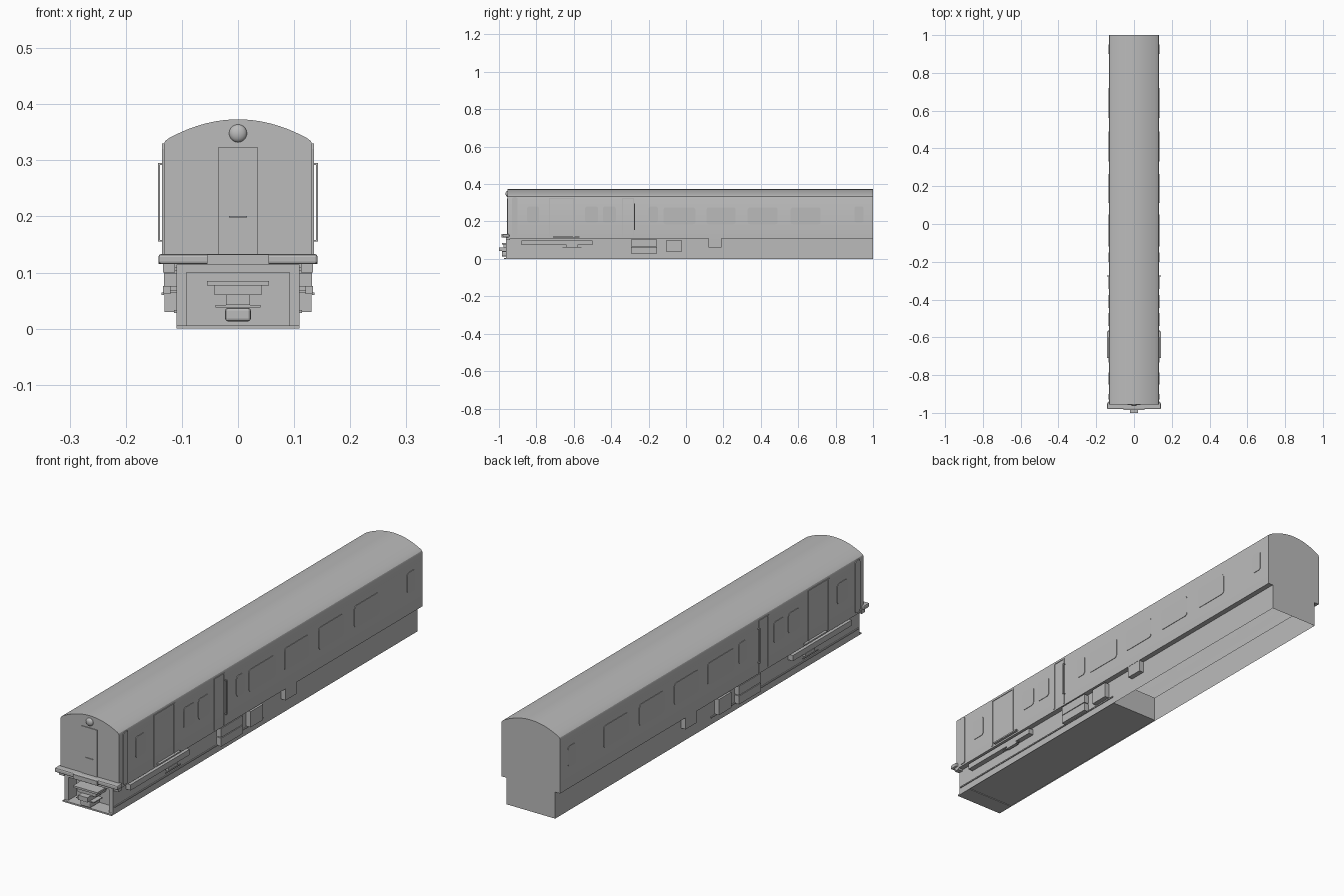
import bpy, bmesh, math
from mathutils import Vector

cube = bpy.data.objects.get("Cube")
if cube:
    bpy.data.objects.remove(cube, do_unlink=True)

GREY = (0.5, 0.5, 0.5, 1)
grey = bpy.data.materials.new("plain_grey")
grey.use_nodes = True
grey.diffuse_color = GREY
grey.node_tree.nodes["Principled BSDF"].inputs["Base Color"].default_value = GREY

HALF, SKIRT, SILL, EAVE, TOP = 0.132, 0.11, 0.108, 0.328, 0.373
FRONT, BACK = -0.955, 1.0


def finish(name, bm, mirror=False, bevel=0, smooth=False):
    bmesh.ops.recalc_face_normals(bm, faces=bm.faces)
    mesh = bpy.data.meshes.new(name)
    bm.to_mesh(mesh)
    bm.free()
    mesh.materials.append(grey)
    ob = bpy.data.objects.new(name, mesh)
    bpy.context.collection.objects.link(ob)
    if bevel:
        mod = ob.modifiers.new("bevel", 'BEVEL')
        mod.width, mod.segments = bevel, 2
    if mirror:
        ob.modifiers.new("mirror", 'MIRROR')
    if smooth:
        bpy.ops.object.select_all(action='DESELECT')
        ob.select_set(True)
        bpy.context.view_layer.objects.active = ob
        bpy.ops.object.shade_smooth_by_angle(angle=math.radians(30))
    return ob


def box(name, x, y, z, mirror=False, bevel=0):
    bm = bmesh.new()
    bmesh.ops.create_cube(bm, size=1)
    for v in bm.verts:
        v.co = Vector([a + (b - a) * (c + 0.5) for (a, b), c in zip((x, y, z), v.co)])
    return finish(name, bm, mirror, bevel)


def side_panel(name, y, z, radius=0.012, depth=0.002):
    """Rounded plate on both side walls."""
    bm = bmesh.new()
    corners = [(y[1], z[1], 0), (y[0], z[1], 90), (y[0], z[0], 180), (y[1], z[0], 270)]
    verts = []
    for cy, cz, start in corners:
        sy = -1 if cy == y[1] else 1
        sz = -1 if cz == z[1] else 1
        for step in range(4):
            a = math.radians(start + step * 30)
            verts.append(bm.verts.new((HALF, cy + radius * (sy + math.cos(a)),
                                       cz + radius * (sz + math.sin(a)))))
    face = bm.faces.new(verts)
    new = bmesh.ops.extrude_face_region(bm, geom=[face])["geom"]
    bmesh.ops.translate(bm, vec=(depth, 0, 0),
                        verts=[g for g in new if isinstance(g, bmesh.types.BMVert)])
    return finish(name, bm, True)


# Body shell: one cross-section with arched roof, narrow skirt and open underside
bm = bmesh.new()
half = [(SKIRT, 0), (SKIRT, SILL), (HALF, SILL), (HALF, EAVE), (0.13, 0.334), (0.124, 0.339)]
arch = [0.124 * (1 - i / 10) for i in range(1, 11)]
half += [(x, TOP - 0.034 * (x / 0.124) ** 2) for x in arch]
profile = half + [(-x, z) for x, z in reversed(half[:-1])]
front = [bm.verts.new((x, FRONT, z)) for x, z in profile]
back = [bm.verts.new((x, BACK, z)) for x, z in profile]
for i in range(len(profile) - 1):
    bm.faces.new((front[i], front[i + 1], back[i + 1], back[i]))
bm.faces.new(back)
bm.faces.new(front[1:-1])
bmesh.ops.recalc_face_normals(bm, faces=bm.faces)
finish("body_shell", bm, smooth=True)

# Equipment compartment in the front half of the skirt
box("underframe_box", (-0.109, 0.109), (-0.91, 0.0), (0.003, 0.107))
box("front_floor_plate", (-SKIRT, SKIRT), (-0.972, -0.9), (0, 0.006))
box("headstock", (-SKIRT, SKIRT), (-0.962, -0.9), (0.1, 0.114))
box("headstock_post", (0.092, SKIRT), (-0.962, -0.9), (0.006, 0.102), True)
box("skirt_rib", (SKIRT, 0.114), (FRONT, 0.0), (0.028, 0.033), True)

# Front end
box("buffer_beam", (-0.142, 0.142), (-0.98, -0.945), (0.115, 0.133), bevel=0.005)
box("beam_step", (-0.055, 0.055), (-0.986, -0.95), (0.114, 0.132))
box("beam_bracket", (0.112, 0.134), (-0.962, -0.94), (0.1, 0.116), True)
box("end_door", (-0.035, 0.035), (-0.958, FRONT), (0.133, 0.324))
box("end_door_handle", (-0.016, 0.016), (-0.961, -0.957), (0.198, 0.201))
bm = bmesh.new()
bmesh.ops.create_uvsphere(bm, u_segments=20, v_segments=10, radius=0.016)
for v in bm.verts:
    v.co = (v.co.x, FRONT + v.co.y * 0.6, 0.348 + v.co.z)
finish("headlamp", bm, smooth=True)

# Coupling
box("coupler_top_plate", (-0.055, 0.055), (-0.985, -0.9), (0.077, 0.085))
box("coupler_block", (-0.042, 0.042), (-0.975, -0.9), (0.06, 0.077))
box("coupler_head", (-0.021, 0.021), (-1.0, -0.9), (0.042, 0.061))
box("coupler_bar", (-0.04, 0.04), (-0.985, -0.93), (0.038, 0.042))
box("coupler_knuckle", (-0.023, 0.023), (-0.985, -0.92), (0.013, 0.037), bevel=0.005)

# Side windows
small = [(-0.85, -0.785), (-0.54, -0.47), (-0.445, -0.375), (-0.2, -0.15), (0.9, 0.95)]
large = [(-0.12, 0.05), (0.11, 0.265), (0.33, 0.49), (0.56, 0.72)]
for i, span in enumerate(small):
    side_panel(f"small_window_{i + 1}", span, (0.195, 0.28))
for i, span in enumerate(large):
    side_panel(f"large_window_{i + 1}", span, (0.185, 0.275))

# Side doors with frames and handrails
side_panel("cab_door_pillar", (-0.93, -0.9), (0.115, 0.33), radius=0.01, depth=0.003)
for name, a, b in (("loading_door", -0.73, -0.6), ("passenger_door", -0.34, -0.28)):
    for label, y in (("front", a), ("rear", b)):
        box(f"{name}_{label}_jamb", (HALF, 0.1345), (y - 0.003, y + 0.003), (0.115, 0.325), True)
    box(f"{name}_header", (HALF, 0.1345), (a, b), (0.321, 0.325), True)
box("handrail", (0.139, 0.143), (-0.277, -0.272), (0.155, 0.295), True)
for label, z in (("lower", 0.155), ("upper", 0.292)):
    box(f"handrail_{label}_bracket", (0.13, 0.143), (-0.277, -0.272), (z, z + 0.003), True)

# Steps and equipment along the skirt
box("loading_step", (0.128, 0.142), (-0.71, -0.57), (0.115, 0.121), True)
box("long_step_board", (SKIRT, HALF), (-0.88, -0.5), (0.075, 0.098), True)
box("step_board_lip", (HALF, 0.136), (-0.66, -0.56), (0.06, 0.064), True)
box("step_board_hanger", (0.12, 0.134), (-0.64, -0.58), (0.062, 0.076), True)
for i, z in enumerate(((0.03, 0.064), (0.067, 0.104))):
    box(f"battery_box_{i + 1}", (SKIRT, 0.131), (-0.295, -0.155), z, True)
box("control_box", (SKIRT, 0.131), (-0.105, -0.025), (0.036, 0.1), True)
box("rear_equipment_box", (SKIRT, 0.131), (0.12, 0.19), (0.06, 0.109), True)
